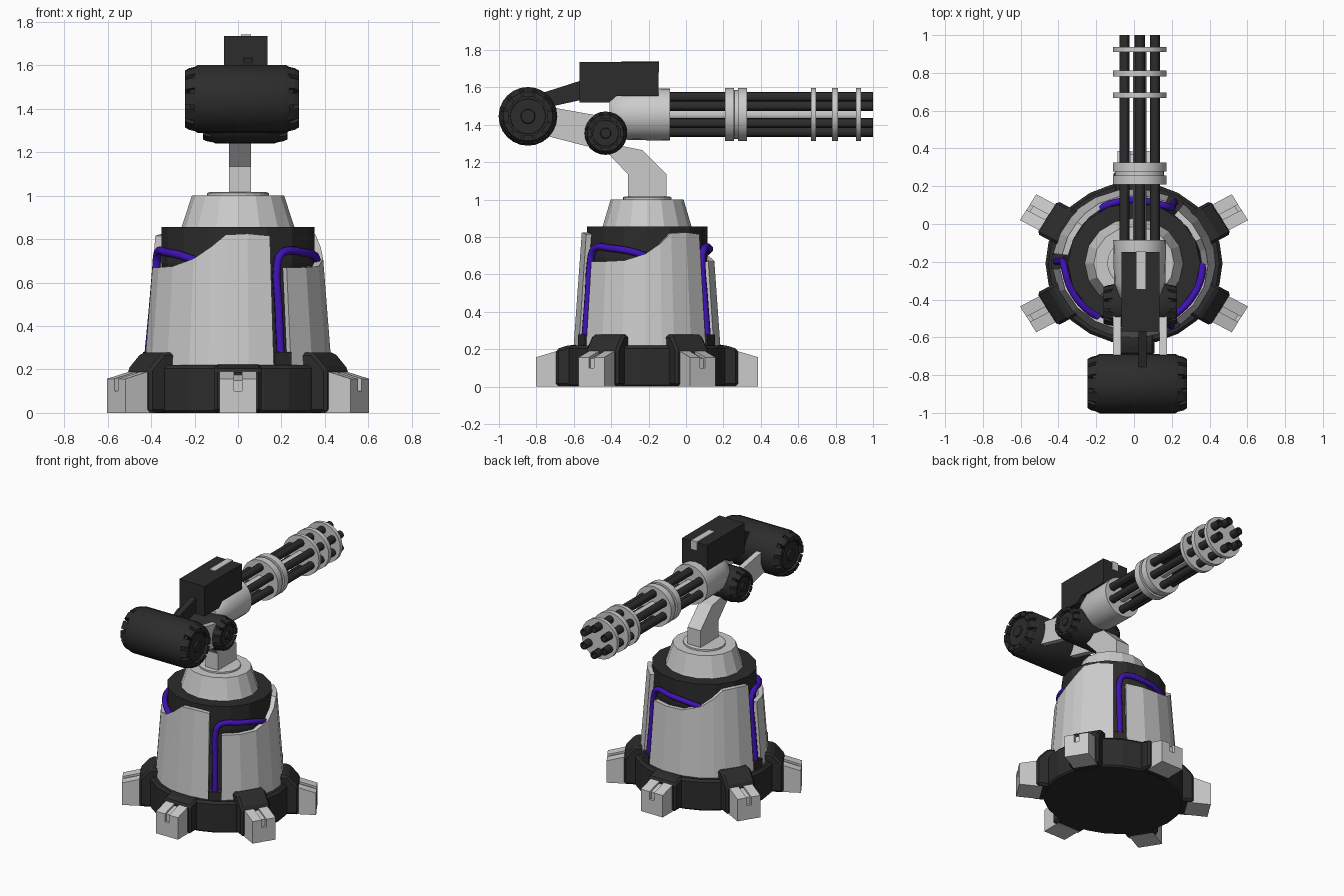
import bpy, bmesh
from math import sin, cos, pi, radians
from mathutils import Matrix, Vector

if "Cube" in bpy.data.objects:
    bpy.data.objects.remove(bpy.data.objects["Cube"])


def material(name, rgb):
    m = bpy.data.materials.new(name)
    m.diffuse_color = (*rgb, 1)
    m.use_nodes = True
    m.node_tree.nodes["Principled BSDF"].inputs["Base Color"].default_value = m.diffuse_color
    return m


DARK = material("dark_metal", (0.025, 0.025, 0.025))
PURPLE = material("purple_pipe", (0.05, 0.006, 0.45))
I = Matrix.Identity(4)
BASE = Matrix.Translation((0, -0.208, 0)) @ Matrix.Diagonal((1.09, 1, 1, 1))
GX, GZ = 0.03, 1.455                                  # gun axis
GUN = Matrix.Translation((GX, 0, GZ)) @ Matrix.Rotation(-pi / 2, 4, 'X')


def rot(deg):
    return Matrix.Rotation(radians(deg), 4, 'Z')


def make(name, verts, faces, mat=None, M=I, bevel=0, smooth=False):
    bm = bmesh.new()
    vs = [bm.verts.new(M @ Vector(v)) for v in verts]
    for f in faces:
        bm.faces.new([vs[i] for i in f])
    bmesh.ops.recalc_face_normals(bm, faces=bm.faces)
    if bevel:
        bmesh.ops.bevel(bm, geom=bm.edges[:], offset=bevel, segments=1, affect='EDGES')
    me = bpy.data.meshes.new(name)
    bm.to_mesh(me)
    bm.free()
    ob = bpy.data.objects.new(name, me)
    bpy.context.collection.objects.link(ob)
    if mat:
        me.materials.append(mat)
    if smooth:
        bpy.ops.object.select_all(action='DESELECT')
        ob.select_set(True)
        bpy.context.view_layer.objects.active = ob
        bpy.ops.object.shade_smooth_by_angle(angle=radians(30))
    return ob


def lathe(name, profile, segs, mat=None, M=I, smooth=False):
    """Spin (radius, height) points round local z, capped at both ends."""
    verts = [(r * cos(2 * pi * i / segs), r * sin(2 * pi * i / segs), h)
             for r, h in profile for i in range(segs)]
    faces = [(k * segs + i, k * segs + (i + 1) % segs,
              (k + 1) * segs + (i + 1) % segs, (k + 1) * segs + i)
             for k in range(len(profile) - 1) for i in range(segs)]
    faces += [range(segs), range((len(profile) - 1) * segs, len(profile) * segs)]
    return make(name, verts, faces, mat, M, smooth=smooth)


def slab(name, pts, x0, x1, mat=None, M=I, bevel=0):
    """Extrude a (y, z) outline from x0 to x1."""
    n = len(pts)
    verts = [(x, y, z) for x in (x0, x1) for y, z in pts]
    faces = [range(n), range(n, 2 * n)]
    faces += [(i, (i + 1) % n, n + (i + 1) % n, n + i) for i in range(n)]
    return make(name, verts, faces, mat, M, bevel)


def rect(y0, y1, z0, z1):
    return [(y0, z0), (y1, z0), (y1, z1), (y0, z1)]


# Base disk, inner core and upper cone
lathe("base_disk", [(0.42, 0), (0.43, 0.01), (0.43, 0.205), (0.415, 0.22)], 24, DARK, BASE)
lathe("inner_core", [(0.355, 0.2), (0.318, 0.66), (0.3225, 0.69), (0.3225, 0.855)],
      16, DARK, BASE)
lathe("upper_cone", [(0.24, 0.85), (0.232, 0.875), (0.195, 1.0)], 16, None, BASE)
lathe("turntable", [(0.13, 0.99), (0.13, 1.012), (0.12, 1.016)], 24, None, BASE)

# Six feet with their brackets
for k in range(6):
    M = BASE @ rot(60 * k)
    top = 0.222 if k % 3 == 0 else 0.278
    slab("foot_bracket", [(0.34, 0.002), (0.487, 0.002), (0.487, 0.2), (0.42, top), (0.34, top)],
         -0.1, 0.1, DARK, M, 0.014)
    foot = [(0.45, 0), (0.594, 0), (0.594, 0.157), (0.45, 0.2)]
    for side in (-1, 1):
        slab("foot_side", foot, side * 0.016, side * 0.079, None, M)
    slab("foot_middle", [(0.45, 0), (0.593, 0), (0.593, 0.1), (0.575, 0.1),
                         (0.575, 0.15), (0.45, 0.185)], -0.016, 0.016, None, M)

# Three armour panels, each with a stepped top, and a pipe in each gap
steps = [(6, 0.67), (24, 0.67), (42, 0.675), (60, 0.71), (73, 0.765), (83, 0.82),
         (98, 0.825), (114, 0.815)]
pipe_path = [(0, 0.27, 0.378), (0, 0.5, 0.358), (0, 0.67, 0.345), (3, 0.725, 0.341),
             (9, 0.745, 0.337), (25, 0.74, 0.335), (45, 0.725, 0.335), (62, 0.695, 0.335)]
for k in range(3):
    M = BASE @ rot(-61.5 + 120 * k)
    verts, faces = [], []
    for t, zt in steps:
        c, s = cos(radians(t)), sin(radians(t))
        for z, d in ((0.21, 0.03), (0.21, 0), (zt, 0), (zt, 0.03)):
            r = 0.395 - (z - 0.22) * 0.072 - d
            verts.append((r * c, r * s, z))
    n = len(steps)
    for i in range(n - 1):
        faces += [(4 * i + j, 4 * i + (j + 1) % 4, 4 * i + 4 + (j + 1) % 4, 4 * i + 4 + j)
                  for j in range(4)]
    faces += [range(4), range(4 * n - 4, 4 * n)]
    make("armour_panel", verts, faces, None, M)
    slab("pipe_socket", rect(-0.04, 0.04, 0.2, 0.28), 0.33, 0.4, DARK, M)

    cu = bpy.data.curves.new("pipe", 'CURVE')
    cu.dimensions, cu.bevel_depth, cu.bevel_resolution = '3D', 0.019, 2
    cu.resolution_u, cu.use_fill_caps = 5, True
    sp = cu.splines.new('BEZIER')
    sp.bezier_points.add(len(pipe_path) - 1)
    for p, (t, z, r) in zip(sp.bezier_points, pipe_path):
        p.co = M @ Vector((r * cos(radians(t)), r * sin(radians(t)), z))
        p.handle_left_type = p.handle_right_type = 'AUTO'
    cu.materials.append(PURPLE)
    pipe = bpy.data.objects.new("pipe", cu)
    bpy.context.collection.objects.link(pipe)
    bpy.ops.object.select_all(action='DESELECT')
    pipe.select_set(True)
    bpy.context.view_layer.objects.active = pipe
    bpy.ops.object.convert(target='MESH')

# Neck post
slab("neck_post", [(-0.31, 1.0), (-0.105, 1.0), (-0.105, 1.135), (-0.235, 1.265), (-0.36, 1.29),
                   (-0.43, 1.29), (-0.41, 1.24), (-0.31, 1.135)], -0.042, 0.06, None, I)


def motor(name, x, y, z, r, hw):
    """Drum lying along x with a ring of blocks and a hub on each end."""
    A = Matrix.Translation((x, y, z)) @ Matrix.Rotation(pi / 2, 4, 'Y')
    b = hw - 0.05
    lathe(name + "_drum", [(0.93 * r, -b - 0.008), (r, -b + 0.012), (r, b - 0.012),
                           (0.93 * r, b + 0.008)], 24, DARK, A, True)
    for s in (-1, 1):
        S = A @ Matrix.Diagonal((1, 1, s, 1))
        lathe(name + "_hub", [(0.62 * r, b), (0.6 * r, hw - 0.012), (0.25 * r, hw - 0.012),
                              (0.23 * r, hw), (0.1 * r, hw)], 20, DARK, S, True)
        lathe(name + "_end", [(0.9 * r, b), (0.84 * r, hw - 0.025)], 24, DARK, S, True)
        for i in range(12):
            slab(name + "_block", [(0.66 * r, b), (0.95 * r, b), (0.9 * r, hw - 0.018),
                                   (0.83 * r, hw), (0.66 * r, hw)],
                 -0.17 * r, 0.17 * r, DARK, S @ rot(30 * i))


motor("rear_motor", 0.018, -0.845, 1.445, 0.157, 0.263)
motor("joint_motor", 0.033, -0.43, 1.355, 0.116, 0.195)

# Arms linking rear motor, joint and ammunition box
for x in (-0.11, 0.135):
    slab("link_arm", [(-0.82, 1.5), (-0.7, 1.49), (-0.42, 1.44), (-0.37, 1.3), (-0.53, 1.285),
                      (-0.82, 1.36)], x, x + 0.04)
slab("upper_arm", [(-0.8, 1.56), (-0.55, 1.64), (-0.55, 1.535), (-0.8, 1.48)], 0.025, 0.066, DARK)

# Ammunition box with top strip
slab("ammo_box", [(-0.57, 1.52), (-0.41, 1.52), (-0.37, 1.555), (-0.148, 1.555), (-0.148, 1.735),
                  (-0.57, 1.735)], -0.065, 0.135, DARK)
slab("box_strip", rect(-0.345, -0.144, 1.68, 1.741), 0.014, 0.06)

# Gun housing, rings, shaft and six barrels
lathe("gun_housing", [(0.085, -0.41), (0.105, -0.39), (0.136, -0.31), (0.14, -0.085)],
      20, None, GUN, True)
lathe("double_ring", [(0.142, 0.208), (0.142, 0.257), (0.13, 0.258), (0.13, 0.277),
                      (0.142, 0.278), (0.142, 0.326)], 24, None, GUN, True)
for y0, y1 in ((0.668, 0.695), (0.78, 0.812), (0.91, 0.936)):
    lathe("thin_ring", [(0.142, y0), (0.142, y1)], 24, None, GUN, True)
lathe("gun_shaft", [(0.035, -0.1), (0.035, 0.93)], 12, None, GUN, True)
for k in range(6):
    B = GUN @ rot(30 + 60 * k) @ Matrix.Translation((0.093, 0, 0))
    lathe("barrel", [(0.027, -0.1), (0.027, 1.0), (0.017, 1.0), (0.017, 0.95)], 12, DARK, B, True)
